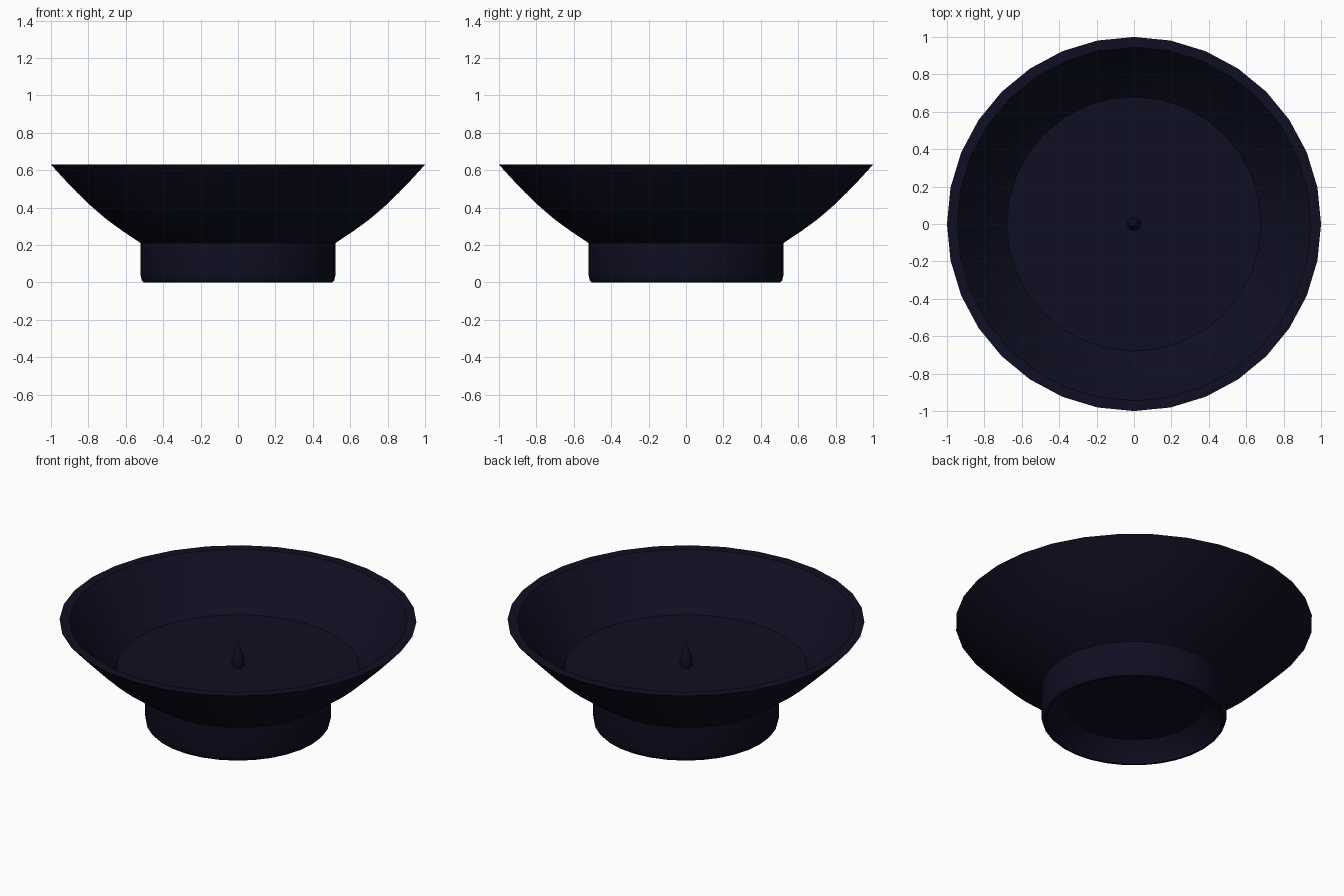
import bpy, bmesh, math

if "Cube" in bpy.data.objects:
    bpy.data.objects.remove(bpy.data.objects["Cube"])

mat = bpy.data.materials.new("dark navy")
mat.diffuse_color = (0.0045, 0.0045, 0.016, 1)
mat.use_nodes = True
mat.node_tree.nodes["Principled BSDF"].inputs["Base Color"].default_value = mat.diffuse_color


def lathe(name, profile, sides):
    """Revolve an (r, z) profile around z; ends on the axis become single points."""
    bm = bmesh.new()
    rings = []
    for r, z in profile:
        if r == 0:
            rings.append([bm.verts.new((0, 0, z))] * sides)
        else:
            rings.append([bm.verts.new((r * math.cos(2 * math.pi * i / sides),
                                        r * math.sin(2 * math.pi * i / sides), z))
                          for i in range(sides)])
    for a, b in zip(rings, rings[1:]):
        for i in range(sides):
            j = (i + 1) % sides
            bm.faces.new(list(dict.fromkeys((a[i], a[j], b[j], b[i]))))
    bmesh.ops.recalc_face_normals(bm, faces=bm.faces)
    me = bpy.data.meshes.new(name)
    bm.to_mesh(me)
    bm.free()
    me.materials.append(mat)
    ob = bpy.data.objects.new(name, me)
    bpy.context.collection.objects.link(ob)
    bpy.context.view_layer.objects.active = ob
    ob.select_set(True)
    bpy.ops.object.shade_smooth_by_angle(angle=math.radians(30))
    ob.select_set(False)
    return ob


# Dish and hollow foot: underside, foot, flared wall, lip, flat floor
lathe("dish", [
    (0, 0.10), (0.39, 0.10), (0.48, 0.02), (0.49, 0.0), (0.505, 0.0), (0.515, 0.012),
    (0.52, 0.035), (0.52, 0.21), (0.61, 0.27), (0.70, 0.335), (0.78, 0.403),
    (0.86, 0.48), (0.93, 0.553), (1.0, 0.63),
    (0.945, 0.63), (0.86, 0.53), (0.77, 0.43), (0.68, 0.35), (0, 0.35)], 32)

# Spike at the centre of the floor
lathe("candle_spike", [
    (0, 0.345), (0.033, 0.345), (0.037, 0.375), (0.032, 0.41), (0.016, 0.46), (0, 0.505)], 12)
